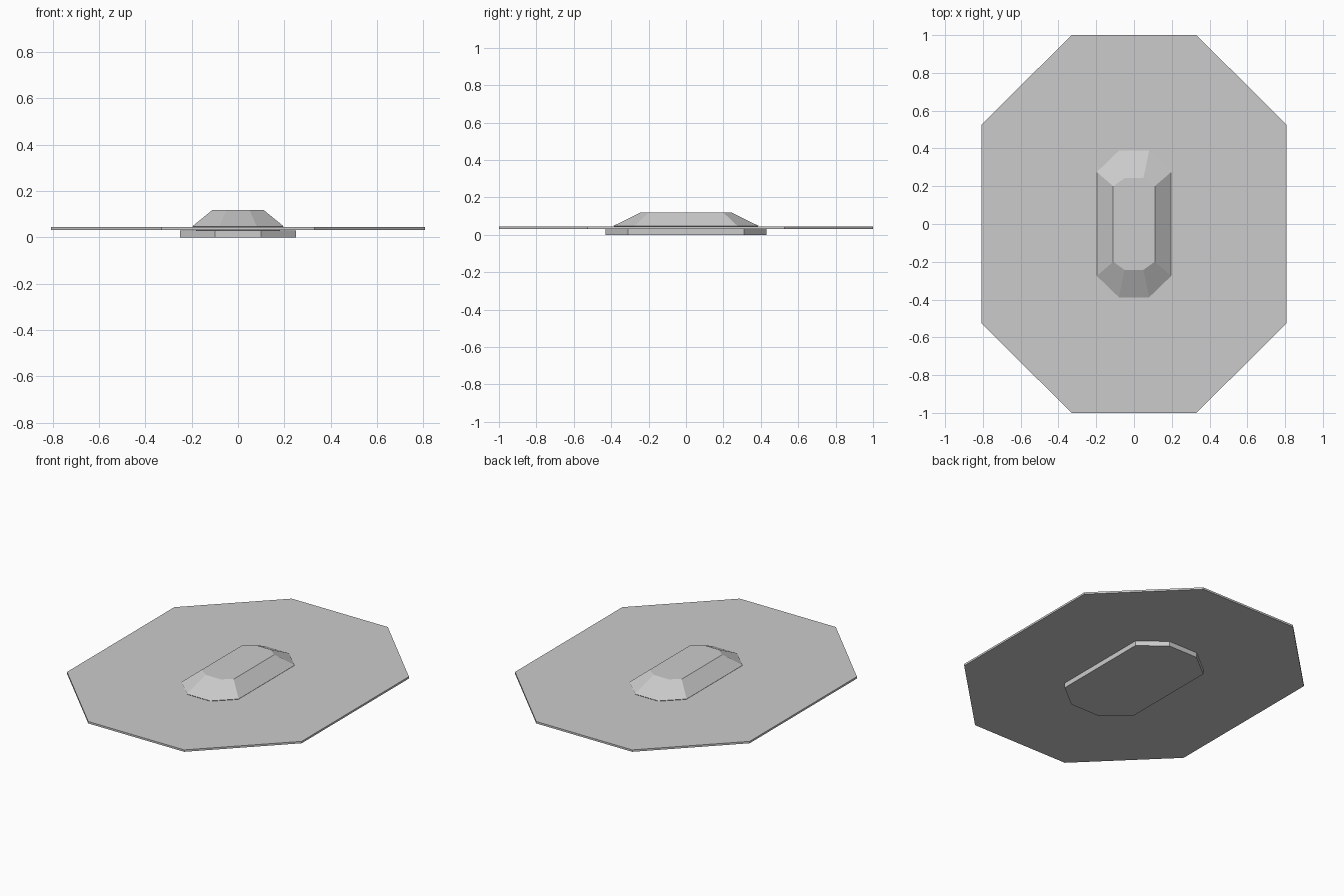
import bpy, bmesh

if "Cube" in bpy.data.objects:
    bpy.data.objects.remove(bpy.data.objects["Cube"])


def octagon(hx, hy, cx, cy):
    """Elongated octagon: half sizes hx, hy; end edge half-width cx, side edge half-length cy."""
    return [(hx, -cy), (hx, cy), (cx, hy), (-cx, hy),
            (-hx, cy), (-hx, -cy), (-cx, -hy), (cx, -hy)]


def loft(name, rings):
    """Skin a closed solid through octagon rings given as (z, hx, hy, cx, cy)."""
    bm = bmesh.new()
    loops = [[bm.verts.new((x, y, z)) for x, y in octagon(*dims)] for z, *dims in rings]
    bm.faces.new(loops[0][::-1])
    bm.faces.new(loops[-1])
    for low, high in zip(loops, loops[1:]):
        for i in range(8):
            j = (i + 1) % 8
            bm.faces.new((low[i], low[j], high[j], high[i]))
    bmesh.ops.recalc_face_normals(bm, faces=bm.faces)
    mesh = bpy.data.meshes.new(name)
    bm.to_mesh(mesh)
    bm.free()
    obj = bpy.data.objects.new(name, mesh)
    bpy.context.collection.objects.link(obj)
    return obj


# Raised foot under the plate
loft("base_pad", [(0.0, 0.25, 0.43, 0.10, 0.31),
                  (0.03, 0.25, 0.43, 0.10, 0.31)])

# Wide thin plate
loft("plate", [(0.032, 0.807, 1.0, 0.33, 0.527),
               (0.044, 0.807, 1.0, 0.33, 0.527)])

# Bevelled crown with a narrow neck passing through the plate
loft("crown", [(0.029, 0.18, 0.37, 0.075, 0.265),
               (0.048, 0.197, 0.388, 0.08, 0.275),
               (0.119, 0.11, 0.243, 0.05, 0.20)])
